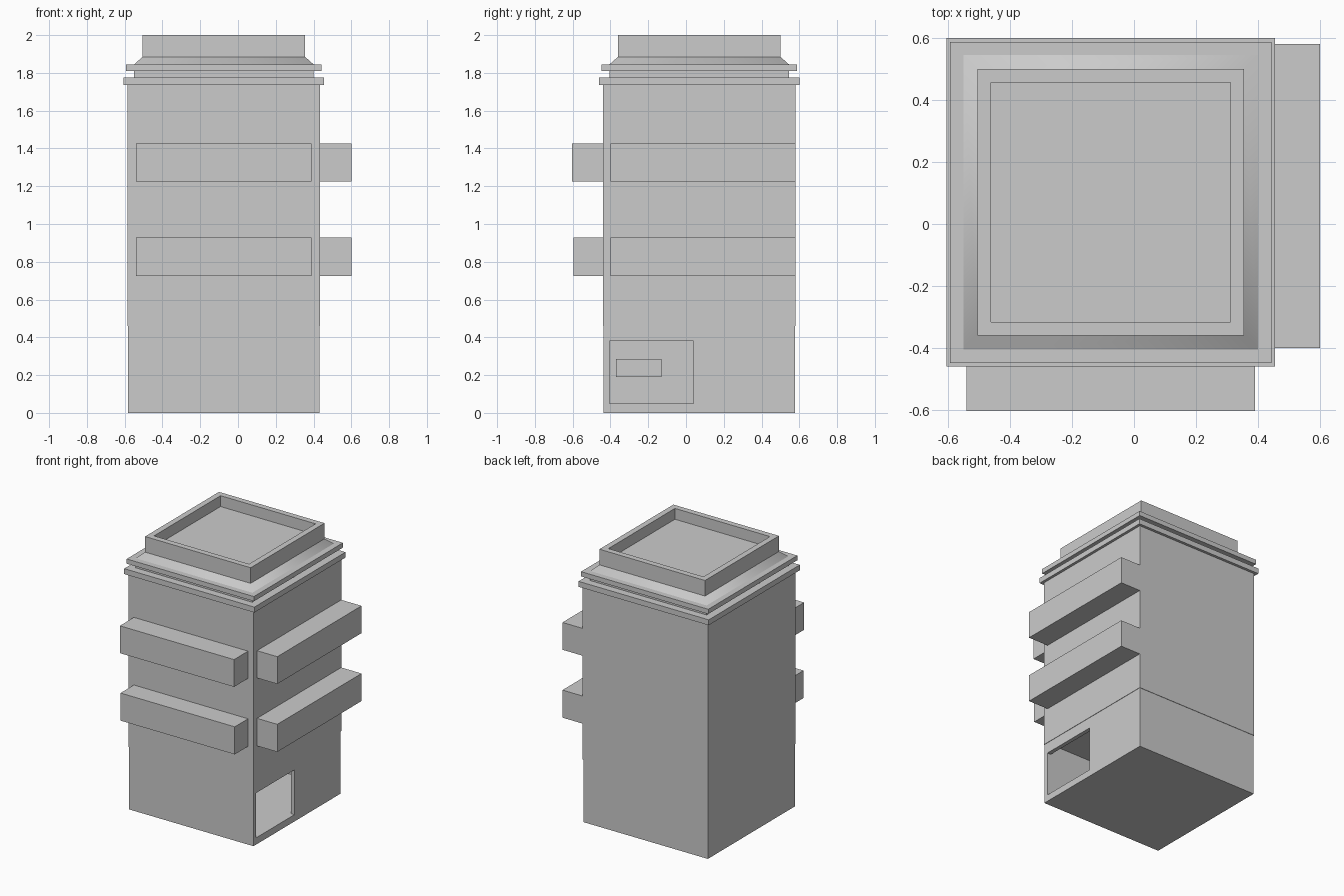
import bpy, bmesh

if "Cube" in bpy.data.objects:
    bpy.data.objects.remove(bpy.data.objects["Cube"])

CX, CY = -0.075, 0.07  # tower axis


def finish(name, bm, smooth=False):
    bmesh.ops.recalc_face_normals(bm, faces=bm.faces)
    me = bpy.data.meshes.new(name)
    bm.to_mesh(me)
    bm.free()
    for p in me.polygons:
        p.use_smooth = smooth
    ob = bpy.data.objects.new(name, me)
    bpy.context.collection.objects.link(ob)
    return ob


def box(name, x, y, z):
    bm = bmesh.new()
    bmesh.ops.create_cube(bm, size=1)
    for v in bm.verts:
        for i, (lo, hi) in enumerate((x, y, z)):
            v.co[i] = hi if v.co[i] > 0 else lo
    return finish(name, bm)


def stack(name, profile, caps=True, smooth=False):
    """Loft square rings given as (half width, height) around the tower axis."""
    bm = bmesh.new()
    rings = [[bm.verts.new((CX + sx * h, CY + sy * h, z))
              for sx, sy in ((-1, -1), (1, -1), (1, 1), (-1, 1))] for h, z in profile]
    for a, b in zip(rings, rings[1:]):
        for i in range(4):
            j = (i + 1) % 4
            bm.faces.new((a[i], a[j], b[j], b[i]))
    if caps:
        bm.faces.new(rings[0])
        bm.faces.new(rings[-1])
    return finish(name, bm, smooth)


def cut(ob, cutter):
    cutter.hide_render = True
    cutter.hide_set(True)
    m = ob.modifiers.new("cut", 'BOOLEAN')
    m.operation = 'DIFFERENCE'
    m.solver = 'EXACT'
    m.object = cutter


# hollow ground floor with a shop opening on the right side
base = stack("ground_floor", [(0.507, 0), (0.507, 0.46)])
cut(base, stack("room_cutter", [(0.477, 0.05), (0.477, 0.6)]))
cut(base, box("opening_cutter", (0.3, 0.6), (-0.405, 0.04), (0.0501, 0.38)))
# panel on the rear wall of the room
box("wall_panel", (-0.56, -0.50), (-0.37, -0.13), (0.19, 0.285))

# upper storeys with cornices
stack("tower_body", [(0.51, 0.46), (0.51, 1.735), (0.53, 1.735), (0.53, 1.775),
                     (0.475, 1.775), (0.475, 1.81), (0.518, 1.81), (0.518, 1.845)])
# smooth sloped roof skirt
stack("roof_slope", [(0.475, 1.845), (0.43, 1.885)], caps=False, smooth=True)
# parapet around the sunken roof
stack("parapet", [(0.43, 1.885), (0.43, 2.0), (0.387, 2.0), (0.387, 1.92)])

# balconies on front and right sides
for level, z, front in (("lower", (0.725, 0.928), -0.595), ("upper", (1.225, 1.426), -0.603)):
    box(f"front_balcony_{level}", (-0.54, 0.39), (front, -0.44), z)
    box(f"right_balcony_{level}", (0.435, 0.60), (-0.40, 0.58), z)
